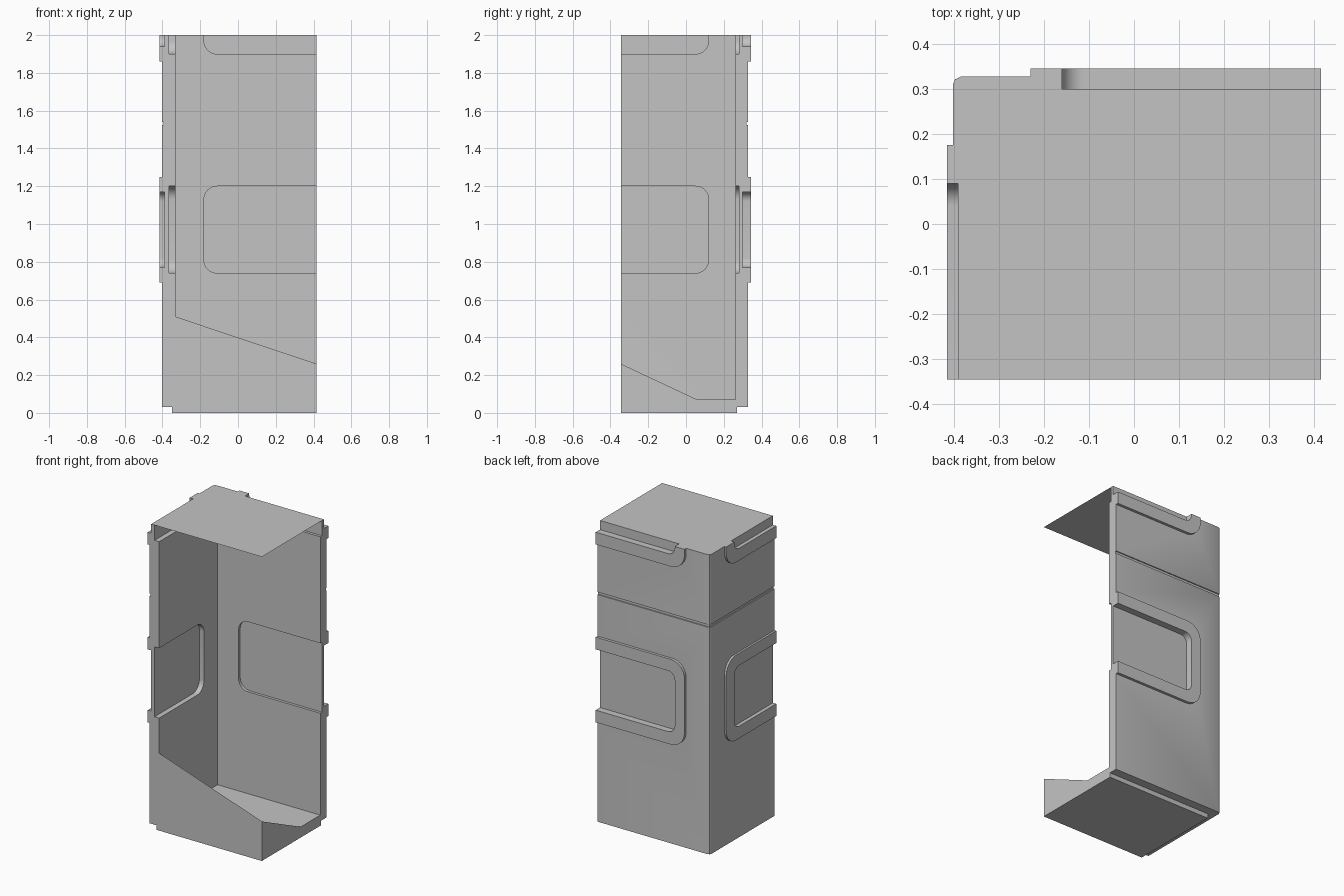
import bpy, bmesh
from math import pi, cos, sin
from mathutils import Vector

if "Cube" in bpy.data.objects:
    bpy.data.objects.remove(bpy.data.objects["Cube"], do_unlink=True)

grey = bpy.data.materials.new("plain_grey")
grey.use_nodes = True
tone = (0.55, 0.55, 0.55, 1)
grey.diffuse_color = tone
grey.node_tree.nodes["Principled BSDF"].inputs["Base Color"].default_value = tone

EDGE_X, EDGE_Y, TOP = 0.415, -0.345, 2.0
PAST = 0.2  # overshoot that is trimmed off later


def make_object(name, bm):
    mesh = bpy.data.meshes.new(name)
    bm.to_mesh(mesh)
    bm.free()
    mesh.materials.append(grey)
    ob = bpy.data.objects.new(name, mesh)
    bpy.context.collection.objects.link(ob)
    return ob


def prism(name, outline, offset):
    """Extrude a closed outline of 3D points along an offset."""
    bm = bmesh.new()
    face = bm.faces.new([bm.verts.new(p) for p in outline])
    new = bmesh.ops.extrude_face_region(bm, geom=[face])["geom"]
    bmesh.ops.translate(bm, vec=Vector(offset),
                        verts=[g for g in new if isinstance(g, bmesh.types.BMVert)])
    bmesh.ops.recalc_face_normals(bm, faces=bm.faces[:])
    return make_object(name, bm)


def box(name, lo, hi):
    (a, b, c), (d, e, f) = lo, hi
    return prism(name, [(a, b, c), (d, b, c), (d, e, c), (a, e, c)], (0, 0, f - c))


def panel(name, side, inner, z0, z1, radius, near, far):
    """Slab on one wall, rounded at its inner end and open at the wall's cut edge."""
    way = 1 if side == "back" else -1
    edge = EDGE_X + PAST if side == "back" else EDGE_Y - PAST
    pts = [(edge, z0), (edge, z1)]
    for cz, start in ((z1 - radius, pi / 2), (z0 + radius, pi)):
        for i in range(9):
            a = start + i * pi / 16
            pts.append((inner + way * radius * (1 + cos(a)), cz + radius * sin(a)))
    if side == "back":
        return prism(name, [(u, near, z) for u, z in pts], (0, far - near, 0))
    return prism(name, [(near, u, z) for u, z in pts], (far - near, 0, 0))


def combine(target, other, operation):
    mod = target.modifiers.new(operation.lower(), "BOOLEAN")
    mod.operation, mod.solver, mod.object = operation, "EXACT", other
    with bpy.context.temp_override(object=target, active_object=target):
        bpy.ops.object.modifier_apply(modifier=mod.name)
    bpy.data.objects.remove(other, do_unlink=True)


# Two thick walls meeting at a softened corner
X0, Y0, Z0 = -0.402, 0.327, 0.03
right, front = EDGE_X + PAST, EDGE_Y - PAST
walls = prism("corner_walls", [
    (X0, front, Z0), (-0.332, front, Z0), (-0.332, 0.262, Z0), (right, 0.262, Z0),
    (right, Y0, Z0), (X0 + 0.018, Y0, Z0), (X0 + 0.005, Y0 - 0.006, Z0),
    (X0, Y0 - 0.018, Z0)], (0, 0, TOP + PAST - Z0))

# Raised frames, outer recesses and inner recesses: middle window and top window
for side, frame_in, hole_in, inside_in, layers in (
        ("back", -0.23, -0.16, -0.18, (0.31, 0.345, 0.30, 0.40, 0.20, 0.28)),
        ("left", 0.175, 0.09, 0.12, (-0.395, -0.415, -0.39, -0.47, -0.27, -0.365))):
    windows = ((0.69, 1.25, 0.77, 1.17, 0.74, 1.20), (1.86, 2.5, 1.94, 2.5, 1.90, 2.5))
    for f0, f1, h0, h1, i0, i1 in windows:
        combine(walls, panel("frame", side, frame_in, f0, f1, 0.10, *layers[:2]), "UNION")
        combine(walls, panel("hole", side, hole_in, h0, h1, 0.05, *layers[2:4]), "DIFFERENCE")
        combine(walls, panel("inside", side, inside_in, i0, i1, 0.07, *layers[4:]), "DIFFERENCE")

# Thin seam around the upper body
combine(walls, box("seam", (-0.6, -0.9, 1.523), (X0 + 0.007, 0.6, 1.54)), "DIFFERENCE")
combine(walls, box("seam", (-0.6, Y0 - 0.007, 1.523), (0.9, 0.6, 1.54)), "DIFFERENCE")

# Trim the cut edges and the top flush
combine(walls, box("trim", (EDGE_X, -1, -1), (2, 1, 3)), "DIFFERENCE")
combine(walls, box("trim", (-1, -2, -1), (1, EDGE_Y, 3)), "DIFFERENCE")
combine(walls, box("trim", (-1, -1, TOP), (1, 1, 3)), "DIFFERENCE")

# Thin roof sheet
bm = bmesh.new()
bm.faces.new([bm.verts.new(p) for p in (
    (-0.37, EDGE_Y, TOP), (EDGE_X, EDGE_Y, TOP), (EDGE_X, 0.29, TOP), (-0.37, 0.29, TOP))])
make_object("roof", bm)

# Base with a stepped edge, a flat floor and two ramps rising to the front
points = {
    "a": (-0.332, EDGE_Y, 0.51), "b": (EDGE_X, EDGE_Y, 0.26),
    "c": (-0.08, EDGE_Y, 0.07), "d": (-0.18, EDGE_Y, 0.07),
    "e": (EDGE_X, 0.06, 0.07), "f": (EDGE_X, 0.27, 0.07),
    "g": (-0.35, 0.27, 0.07), "h": (-0.332, 0.10, 0.07), "k": (-0.35, EDGE_Y, 0.07),
    "p": (-0.35, EDGE_Y, 0), "q": (EDGE_X, EDGE_Y, 0),
    "r": (EDGE_X, 0.27, 0), "s": (-0.35, 0.27, 0)}
bm = bmesh.new()
vert = {key: bm.verts.new(p) for key, p in points.items()}
for loop in ("srqp", "pqcdk", "qbc", "kda", "qrfeb", "rsgf", "spkg",
             "cbe", "dha", "dcefgh"):
    bm.faces.new([vert[key] for key in loop])
make_object("base", bm)

# Inward-facing sheet closing the front of the ramps
bm = bmesh.new()
bm.faces.new([bm.verts.new(points[key]) for key in "abcd"])
make_object("front_closing_sheet", bm)

# Smooth the rounded corners only
bpy.ops.object.select_all(action="DESELECT")
walls.select_set(True)
bpy.context.view_layer.objects.active = walls
bpy.ops.object.shade_smooth_by_angle(angle=0.5)
